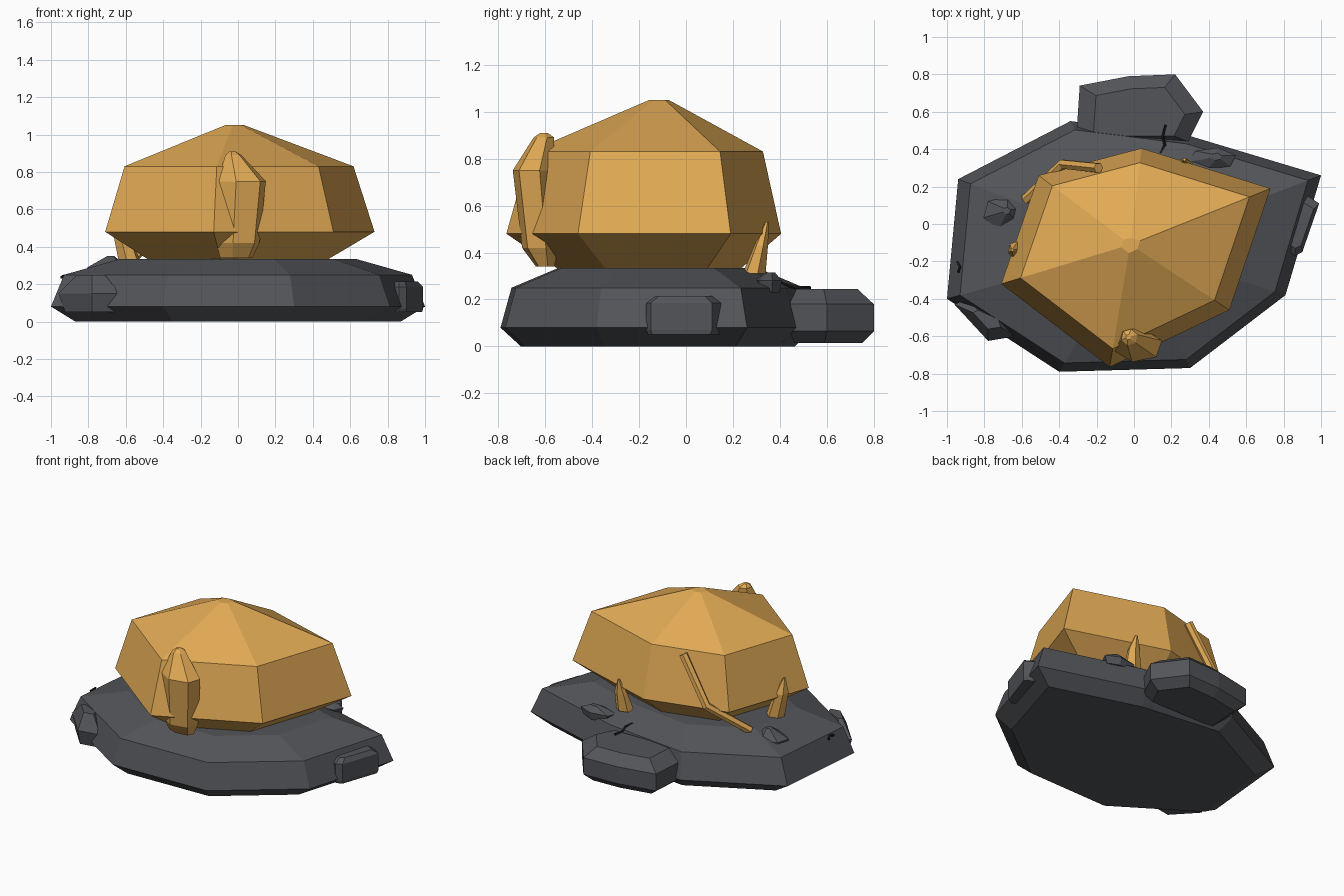
import bpy, bmesh, math
from mathutils import Vector


def material(name, rgb):
    m = bpy.data.materials.new(name)
    m.diffuse_color = (*rgb, 1)
    return m


AMBER = material("amber", (0.75, 0.40, 0.09))
STONE = material("stone", (0.085, 0.09, 0.10))
DARK = material("dark", (0.012, 0.012, 0.014))


def loft(name, rings, mat):
    """Skin a stack of equally long point rings and cap both ends."""
    bm = bmesh.new()
    vr = [[bm.verts.new(p) for p in r] for r in rings]
    n = len(vr[0])
    for a, b in zip(vr, vr[1:]):
        for i in range(n):
            j = (i + 1) % n
            bm.faces.new((a[i], a[j], b[j], b[i]))
    bm.faces.new(vr[0][::-1])
    bm.faces.new(vr[-1])
    bmesh.ops.recalc_face_normals(bm, faces=bm.faces)
    me = bpy.data.meshes.new(name)
    bm.to_mesh(me)
    bm.free()
    me.materials.append(mat)
    ob = bpy.data.objects.new(name, me)
    bpy.context.collection.objects.link(ob)
    return ob


def stack(name, outline, centre, levels, mat):
    """Outline repeated at (z, scale) levels, shrinking toward centre."""
    cx, cy = centre
    loft(name, [[(cx + (x - cx) * s, cy + (y - cy) * s, z) for x, y in outline]
                for z, s in levels], mat)


def spike(name, stations, mat, sides=6, turn=0.3):
    """Leaning crystal from (x, y, z, rx, ry) stations."""
    ang = [turn + i * math.tau / sides for i in range(sides)]
    loft(name, [[(x + rx * math.cos(a), y + ry * math.sin(a), z) for a in ang]
                for x, y, z, rx, ry in stations], mat)


def tube(name, points, radius, mat, sides=6):
    pts = [Vector(p) for p in points]
    rings = []
    for i, p in enumerate(pts):
        d = (pts[min(i + 1, len(pts) - 1)] - pts[max(i - 1, 0)]).normalized()
        u = d.cross(Vector((0.1, 1, 0.2))).normalized()
        w = d.cross(u)
        rings.append([p + radius * (u * math.cos(k * math.tau / sides) + w * math.sin(k * math.tau / sides))
                      for k in range(sides)])
    loft(name, rings, mat)


# Stone slab
stack("stone_base",
      [(-0.94, 0.24), (-0.34, 0.55), (0.30, 0.47), (1.0, 0.26),
       (0.81, -0.38), (0.30, -0.77), (-0.40, -0.79), (-1.0, -0.40)],
      (0, -0.12), [(0, 0.87), (0.08, 1), (0.25, 0.93), (0.335, 0.63)], STONE)

# Large faceted gem
stack("gem",
      [(-0.71, -0.32), (-0.13, -0.765), (0.51, -0.46), (0.73, 0.19), (0.04, 0.405), (-0.51, 0.26)],
      (-0.02, -0.11), [(0.32, 0.64), (0.48, 1), (0.83, 0.85), (1.05, 0.07)], AMBER)

# Side rocks
stack("back_rock",
      [(-0.29, 0.74), (-0.03, 0.79), (0.22, 0.80), (0.37, 0.60), (0.29, 0.44), (-0.31, 0.44)],
      (0.02, 0.55), [(0.015, 0.8), (0.065, 1), (0.18, 1), (0.245, 0.72)], STONE)
stack("right_rock",
      [(0.84, 0.15), (0.93, 0.15), (0.99, 0.11), (0.90, -0.15), (0.86, -0.17), (0.78, -0.12)],
      (0.87, -0.01), [(0.05, 0.95), (0.07, 1), (0.185, 1), (0.215, 0.75)], STONE)
stack("front_left_rock",
      [(-0.96, -0.43), (-0.90, -0.40), (-0.66, -0.51), (-0.63, -0.60), (-0.78, -0.625)],
      (-0.78, -0.51), [(0.05, 0.8), (0.15, 1), (0.25, 0.45)], STONE)

# Pebbles on the slab
spike("left_pebble", [(-0.70, 0.06, 0.24, 0.10, 0.09), (-0.70, 0.06, 0.29, 0.11, 0.09),
                      (-0.68, 0.07, 0.35, 0.02, 0.02)], STONE)
spike("back_pebble", [(0.42, 0.35, 0.23, 0.11, 0.05), (0.42, 0.35, 0.28, 0.13, 0.06),
                      (0.44, 0.36, 0.315, 0.03, 0.02)], STONE)

# Small crystals leaning on the gem
spike("front_crystal", [(-0.01, -0.60, 0.34, 0.09, 0.04), (0.0, -0.62, 0.42, 0.12, 0.08),
                        (0.02, -0.65, 0.75, 0.135, 0.09), (-0.025, -0.605, 0.89, 0.045, 0.045),
                        (-0.03, -0.605, 0.91, 0.015, 0.015)], AMBER)
spike("left_crystal", [(-0.58, -0.14, 0.32, 0.06, 0.06), (-0.63, -0.14, 0.50, 0.045, 0.05),
                       (-0.65, -0.14, 0.60, 0.008, 0.008)], AMBER)
spike("back_crystal", [(0.26, 0.29, 0.31, 0.06, 0.05), (0.27, 0.32, 0.43, 0.045, 0.03),
                       (0.27, 0.345, 0.53, 0.008, 0.008)], AMBER)

# Raised vein running down the gem onto the slab
tube("vein", [(-0.19, 0.30, 0.81), (-0.38, 0.32, 0.51), (-0.58, 0.13, 0.325)], 0.028, AMBER)

# Dark cracks in the slab
tube("back_crack", [(0.17, 0.53, 0.25), (0.155, 0.47, 0.25), (0.165, 0.42, 0.263),
                    (0.14, 0.38, 0.277)], 0.008, DARK, 4)
tube("left_crack", [(-0.945, -0.20, 0.235), (-0.93, -0.23, 0.245), (-0.94, -0.26, 0.24)], 0.008, DARK, 4)
